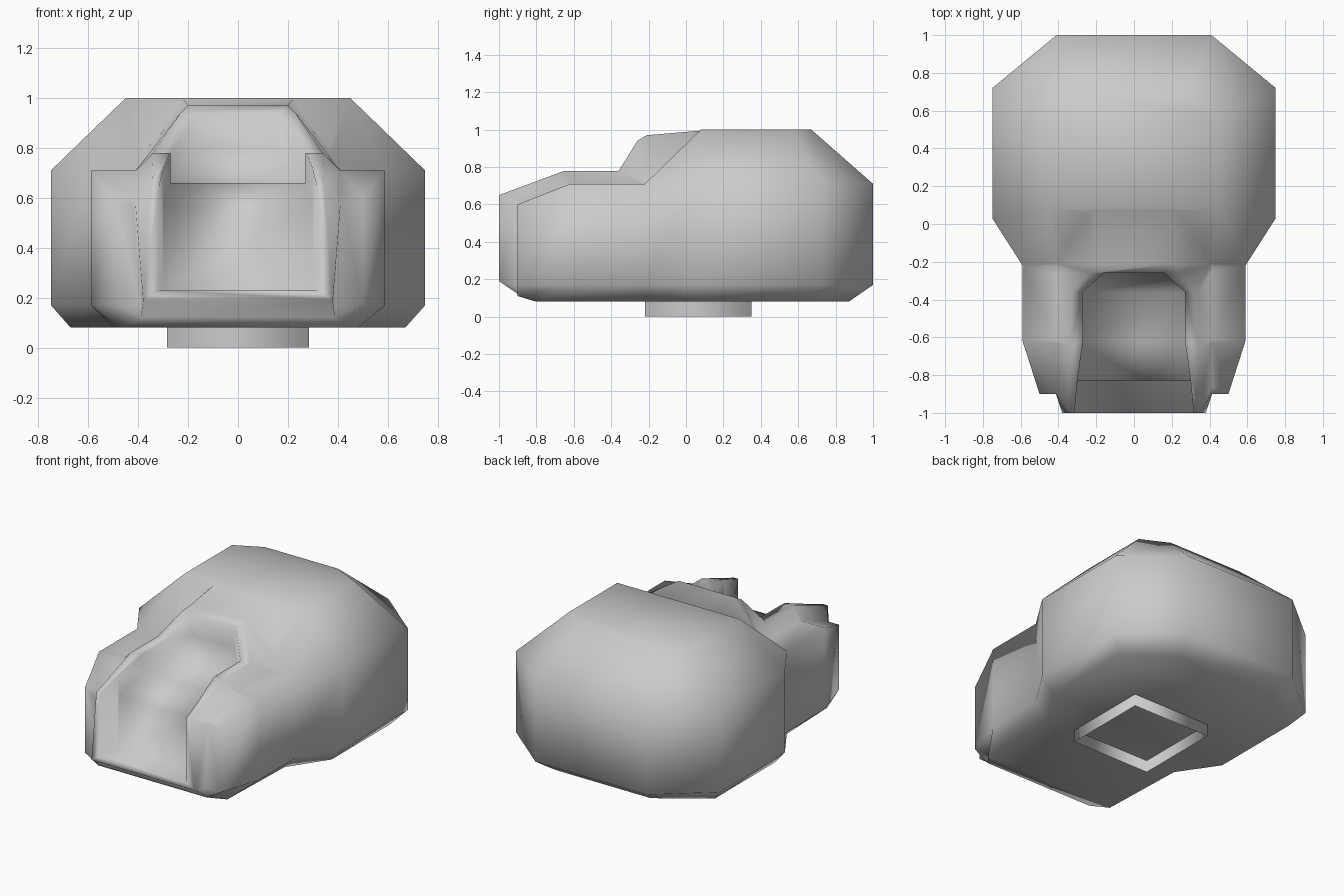
import bpy, bmesh
from math import radians

if "Cube" in bpy.data.objects:
    bpy.data.objects.remove(bpy.data.objects["Cube"])


def loft(name, half_rings):
    """Closed solid from stations of right-hand points, mirrored in x."""
    bm = bmesh.new()
    rings = []
    for half in half_rings:
        pts = list(half) + [(-x, y, z) for x, y, z in reversed(half)]
        rings.append([bm.verts.new(p) for p in pts])
    n = len(rings[0])
    for a, b in zip(rings, rings[1:]):
        for i in range(n):
            j = (i + 1) % n
            bm.faces.new((a[i], a[j], b[j], b[i]))
    # End caps as rows of quads between the mirrored sides
    for r in (rings[0], rings[-1]):
        for i in range(n // 2 - 1):
            bm.faces.new((r[i], r[i + 1], r[n - 2 - i], r[n - 1 - i]))
    bmesh.ops.recalc_face_normals(bm, faces=bm.faces)
    me = bpy.data.meshes.new(name)
    bm.to_mesh(me)
    bm.free()
    ob = bpy.data.objects.new(name, me)
    bpy.context.collection.objects.link(ob)
    return ob


def boolean(target, tool, operation):
    m = target.modifiers.new(operation, 'BOOLEAN')
    m.operation, m.object, m.solver = operation, tool, 'EXACT'
    bpy.context.view_layer.objects.active = target
    bpy.ops.object.modifier_apply(modifier=m.name)
    bpy.data.objects.remove(tool, do_unlink=True)


# Hull: bottom edge, lower side, upper side and top edge, front to back
bottom = [(.40, -.9, .11), (.48, -.8, .08), (.50, -.22, .08),
          (.67, .03, .08), (.67, .65, .08), (.35, .87, .08)]
upper = [(.50, -.9, .60), (.59, -.62, .71), (.59, -.22, .71),
         (.75, .03, .71), (.75, .72, .71), (.41, 1, .71)]
lower = [(x, y, .17) for x, y, z in upper]
top = [(.36, -.9, .60), (.36, -.62, .71), (.36, -.22, .71),
       (.45, .08, 1), (.45, .58, 1), (.27, .67, 1)]
hull = loft("turret_hull", list(zip(bottom, lower, upper, top)))

# Raised rim around the front slot: crest line and its sunken foot
crest = [(.38, -1, .19), (.345, -1, .65), (.34, -.65, .78), (.34, -.36, .78),
         (.23, -.26, .94), (.20, -.21, .97), (.22, .08, .995)]
foot = [(.39, -.89, .115), (.42, -.89, .595), (.42, -.62, .70), (.42, -.25, .70),
        (.41, -.21, .71), (.37, -.12, .795), (.24, .09, .98)]
rim = loft("slot_rim", list(zip(foot, crest)))
boolean(hull, rim, 'UNION')

# Slot: floor height and half width along y, cut from above
floor = [(.325, -1.1, .23), (.30, -.832, .23), (.30, -.828, .57),
         (.27, -.62, .66), (.27, -.36, .66), (.16, -.26, .80)]
slot = loft("slot_cutter", [((x, y, z), (x, y, 1.3)) for x, y, z in floor])
slot.hide_render = True
boolean(hull, slot, 'DIFFERENCE')

# Mounting ring: open square tube under the hull
bm = bmesh.new()
corners = [(-.285, -.22), (.285, -.22), (.285, .35), (-.285, .35)]
low = [bm.verts.new((x, y, 0)) for x, y in corners]
high = [bm.verts.new((x, y, .085)) for x, y in corners]
for i in range(4):
    j = (i + 1) % 4
    bm.faces.new((low[i], low[j], high[j], high[i]))
me = bpy.data.meshes.new("mounting_ring")
bm.to_mesh(me)
bm.free()
ring = bpy.data.objects.new("mounting_ring", me)
bpy.context.collection.objects.link(ring)

# Soft shading throughout, only the slot's tightest edges stay sharp
bpy.ops.object.select_all(action='DESELECT')
for ob in (hull, ring):
    ob.select_set(True)
bpy.context.view_layer.objects.active = hull
bpy.ops.object.shade_smooth_by_angle(angle=radians(110))
